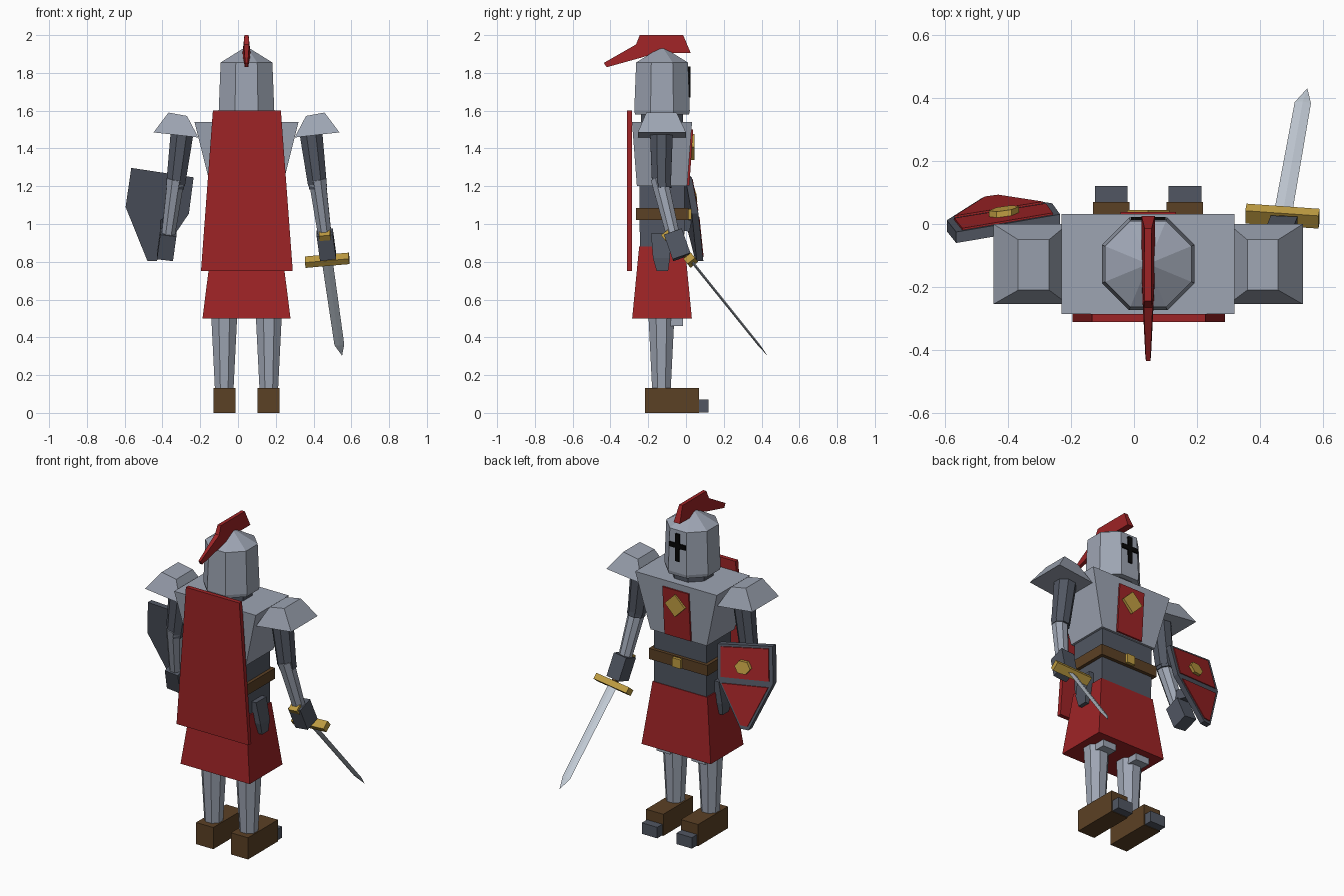
import bpy, bmesh
from math import pi, cos, sin
from mathutils import Vector

if "Cube" in bpy.data.objects:
    bpy.data.objects.remove(bpy.data.objects["Cube"], do_unlink=True)

CX, CY = 0.045, -0.127  # body axis


def material(name, rgb):
    m = bpy.data.materials.new(name)
    m.use_nodes = True
    m.diffuse_color = (*rgb, 1)
    bsdf = m.node_tree.nodes["Principled BSDF"]
    bsdf.inputs["Base Color"].default_value = (*rgb, 1)
    bsdf.inputs["Roughness"].default_value = 0.7
    return m


steel = material("light steel", (0.34, 0.375, 0.45))
dark = material("dark steel", (0.082, 0.094, 0.122))
blade_mat = material("blade silver", (0.56, 0.62, 0.69))
red = material("cloth red", (0.34, 0.017, 0.019))
brown = material("leather brown", (0.105, 0.052, 0.018))
gold = material("gold", (0.53, 0.34, 0.055))
black = material("visor black", (0.002, 0.002, 0.002))


def loft(name, rings, mat, pair=False):
    """Skin a stack of equal-length rings; optionally mirror to the other side."""
    if pair:
        flipped = [[(2 * CX - p[0], p[1], p[2]) for p in r] for r in rings]
        loft("right_" + name, flipped, mat)
        name = "left_" + name
    bm = bmesh.new()
    rows = [[bm.verts.new(p) for p in r] for r in rings]
    n = len(rows[0])
    for a, b in zip(rows, rows[1:]):
        for i in range(n):
            j = (i + 1) % n
            bm.faces.new((a[i], a[j], b[j], b[i]))
    bm.faces.new(rows[0])
    bm.faces.new(rows[-1])
    bmesh.ops.remove_doubles(bm, verts=bm.verts, dist=1e-5)
    bmesh.ops.recalc_face_normals(bm, faces=bm.faces)
    me = bpy.data.meshes.new(name)
    bm.to_mesh(me)
    bm.free()
    me.materials.append(mat)
    ob = bpy.data.objects.new(name, me)
    bpy.context.collection.objects.link(ob)
    return ob


def rect(x, y, z, hx, hy):
    return [(x - hx, y - hy, z), (x + hx, y - hy, z), (x + hx, y + hy, z), (x - hx, y + hy, z)]


def octagon(c, u, v, r):
    """Octagon whose flat sides lie at distance r from the centre."""
    k = r / cos(pi / 8)
    ang = [pi / 8 + i * pi / 4 for i in range(8)]
    return [Vector(c) + k * cos(a) * u + k * sin(a) * v for a in ang]


def frame(a, b):
    """Direction from a to b, with a sideways and a depth axis."""
    d = (Vector(b) - Vector(a)).normalized()
    u = Vector((1, 0, 0))
    u = (u - u.dot(d) * d).normalized()
    return d, u, d.cross(u)


def limb(name, a, b, ra, rb, mat, pair=False):
    d, u, v = frame(a, b)
    loft(name, [octagon(a, u, v, ra), octagon(b, u, v, rb)], mat, pair)


def block(name, a, b, hu, hv, mat, pair=False):
    d, u, v = frame(a, b)
    loft(name, [[Vector(c) + s * hu * u + t * hv * v
                 for s, t in ((-1, -1), (1, -1), (1, 1), (-1, 1))] for c in (a, b)], mat, pair)


def plate(name, outline, y0, y1, mat):
    loft(name, [[(x, y, z) for x, z in outline] for y in (y0, y1)], mat)


# Helm, visor cross and plume
X, Y = Vector((1, 0, 0)), Vector((0, 1, 0))
loft("helm", [octagon((CX, CY, z), X, Y, r) for z, r in
              ((1.58, 0.143), (1.6, 0.147), (1.855, 0.137), (1.94, 0.0))], steel)
limb("neck", (CX, CY, 1.5), (CX, CY, 1.6), 0.11, 0.11, dark)
plate("visor_upright", [(CX - .013, 1.67), (CX + .013, 1.67), (CX + .013, 1.835), (CX - .013, 1.835)],
      0.0, 0.024, black)
plate("visor_bar", [(CX - .055, 1.75), (CX + .055, 1.75), (CX + .055, 1.777), (CX - .055, 1.777)],
      0.0, 0.023, black)
# Each point is depth, height and half thickness
plume = [(-.42, 1.83, .009), (-.24, 1.88, .018), (-.165, 1.905, .021), (.025, 1.905, .021),
         (-.015, 2.0, .011), (-.245, 2.0, .011), (-.265, 1.95, .014), (-.435, 1.853, .007)]
loft("plume", [[(CX + s * t, y, z) for y, z, t in plume] for s in (-1, 1)], red)

# Torso, waist, belt and skirt
loft("breastplate", [rect(CX, CY, 1.2, .19, .133), rect(CX, CY, 1.54, .275, .159)], steel)
loft("waist", [rect(CX, CY, .86, .177, .117), rect(CX, CY, 1.2, .177, .12)], dark)
loft("belt", [rect(CX, CY, z, .197, .139) for z in (1.02, 1.085)], brown)
loft("belt_buckle", [rect(CX, .012, z, .028, .018) for z in (1.025, 1.08)], gold)
loft("skirt", [rect(CX, CY, .5, .233, .158), rect(CX, CY, .88, .185, .121)], red)
loft("tabard", [rect(CX, .01, 1.205, .088, .008), rect(CX, .03, 1.5, .088, .008)], red)
plate("chest_emblem", [(CX - .068, 1.408), (CX, 1.34), (CX + .068, 1.408), (CX, 1.476)], .02, .045, gold)

# Cape
loft("cape", [rect(CX + .002, -.299, .75, .243, .013), rect(CX + .002, -.299, 1.6, .18, .013)], red)

# Pauldrons
loft("pauldron", [[(.30, -.255, 1.458), (.537, -.255, 1.485), (.537, 0, 1.485), (.30, 0, 1.458)],
                  [(.36, -.21, 1.572), (.458, -.21, 1.59), (.458, -.05, 1.59), (.36, -.05, 1.572)]],
     steel, True)

# Arms
limb("upper_arm", (.384, -.13, 1.5), (.42, -.13, 1.21), .061, .05, dark, True)
limb("elbow", (.417, -.13, 1.25), (.424, -.125, 1.19), .048, .048, dark, True)
limb("forearm", (.419, -.142, 1.24), (.461, -.066, .93), .045, .035, steel, True)
block("hand", (.459, -.068, .955), (.477, -.022, .825), .043, .05, dark, True)

# Hip guards
loft("hip_guard", [rect(CX + .208, -.125, .75, .018, .03), rect(CX + .208, -.13, .82, .021, .045),
                   rect(CX + .185, -.135, .95, .021, .05)], dark, True)

# Legs and boots
limb("leg", (.163, -.13, .62), (.163, -.13, .1), .074, .048, steel, True)
loft("knee_guard", [rect(.163, -.055, z, .046, .04) for z in (.46, .56)], steel, True)
loft("boot", [rect(.162, -.074, z, .058, .144) for z in (0, .132)], brown, True)
loft("toe_cap", [rect(.162, .083, z, .052, .037) for z in (.003, .07)], dark, True)

# Sword
pommel, guard, tip = Vector((.459, -.1, .945)), Vector((.472, .025, .808)), Vector((.545, .432, .302))
d, u, v = frame(guard, tip)
block("sword_pommel", pommel - .014 * d, pommel + .02 * d, .03, .028, gold)
limb("sword_grip", pommel, guard, .018, .018, brown)
block("sword_guard", guard - .018 * d, guard + .018 * d, .117, .026, gold)


def blade_ring(c, w, t):
    return [c - w * u, c - t * v, c + w * u, c + t * v]


loft("sword_blade", [blade_ring(guard, .029, .007), blade_ring(tip - .075 * d, .026, .006),
                     blade_ring(tip + .006 * u, 0, 0)], blade_mat)


# Shield, leaning on a tilted plane
def on_shield(x, z, out):
    return (x, -.06 + .14 * (x + .565) - .2 * (z - 1.295) + out, z)


def shield_slab(name, outline, o0, o1, mat):
    loft(name, [[on_shield(x, z, o) for x, z in outline] for o in (o0, o1)], mat)


def shrink(outline, k):
    c = sum((Vector(p) for p in outline), Vector((0, 0))) / len(outline)
    return [c + k * (Vector(p) - c) for p in outline]


top = [(-.565, 1.297), (-.235, 1.247)]
sides = [(-.26, 1.055), (-.595, 1.09)]
point = [(-.48, .805), (-.43, .805)]
shield_slab("shield", top + sides[:1] + point[::-1] + sides[1:], 0, .035, dark)
shield_slab("shield_upper_panel", shrink(top + sides, .87), .03, .041, red)
shield_slab("shield_lower_panel", shrink(sides + point, .84), .03, .041, red)
boss = [(-.413 + .048 * cos(i * pi / 3), 1.155 + .04 * sin(i * pi / 3)) for i in range(6)]
shield_slab("shield_boss", boss, .03, .06, gold)
block("shield_strap", (-.37, -.05, 1.0), (-.38, .02, .99), .03, .03, dark)
